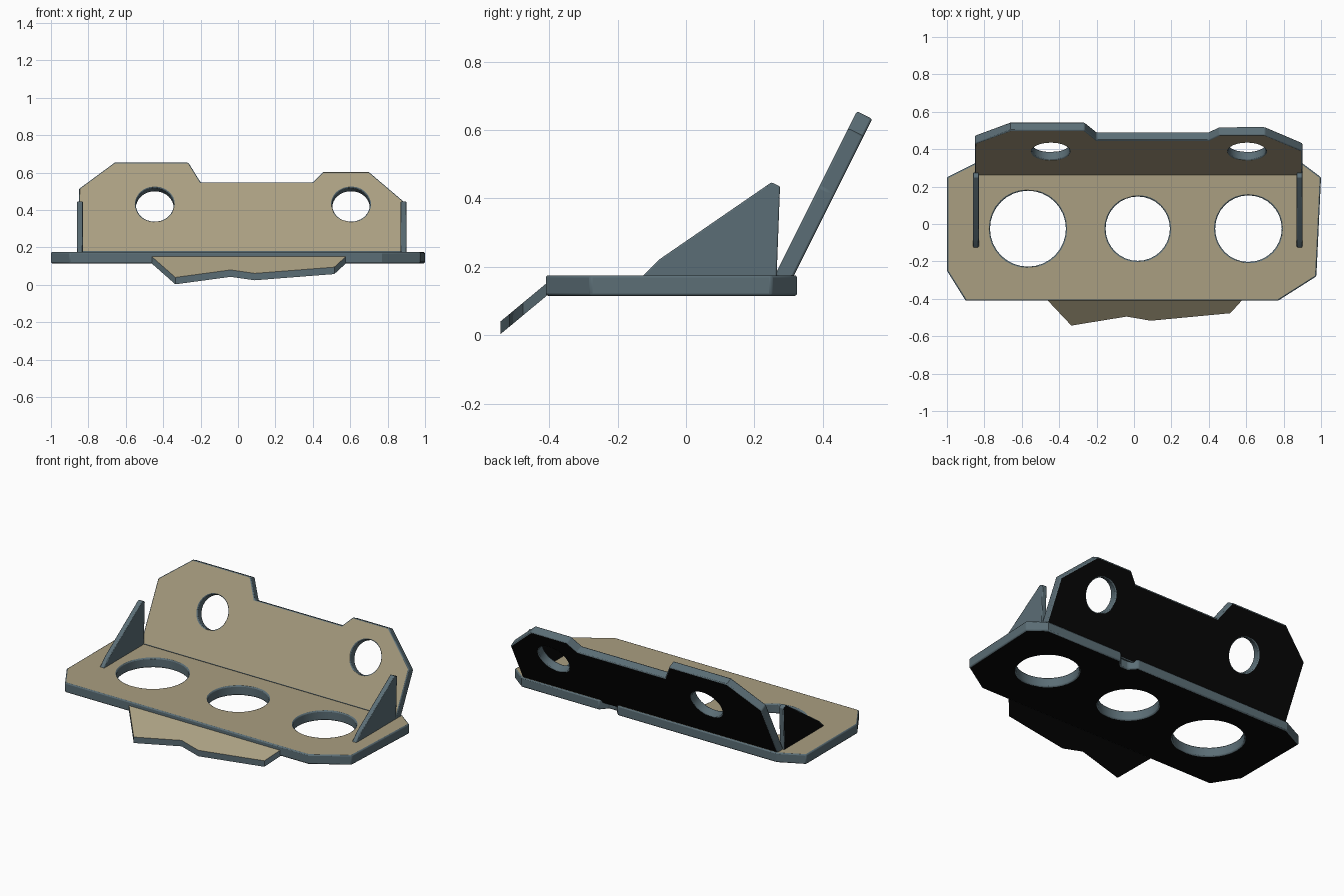
import bpy, bmesh, math
from mathutils import Vector

cube = bpy.data.objects.get("Cube")
if cube:
    bpy.data.objects.remove(cube, do_unlink=True)


def material(name, rgb):
    m = bpy.data.materials.new(name)
    m.use_nodes = True
    m.diffuse_color = (*rgb, 1)
    m.node_tree.nodes["Principled BSDF"].inputs["Base Color"].default_value = (*rgb, 1)
    return m


tan = material("tan paint", (0.40, 0.345, 0.22))
slate = material("slate edge", (0.105, 0.155, 0.18))
black = material("black underside", (0.002, 0.002, 0.002))


def circle(x, y, r, sides=32):
    return [(x + r * math.cos(math.tau * i / sides),
             y + r * math.sin(math.tau * i / sides)) for i in range(sides)]


def plate(name, outline, holes, origin, u, v, extrude, bevel, face_mat=tan):
    """Fill an outline with holes on the plane u, v and thicken it."""
    origin, u, v, extrude = map(Vector, (origin, u, v, extrude))
    normal = u.cross(v).normalized()
    bm = bmesh.new()
    edges = []
    for loop in [outline] + holes:
        verts = [bm.verts.new(origin + u * a + v * b) for a, b in loop]
        edges += [bm.edges.new((p, q)) for p, q in zip(verts, verts[1:] + verts[:1])]
    bmesh.ops.triangle_fill(bm, use_beauty=True, edges=edges, normal=normal)
    result = bmesh.ops.extrude_face_region(bm, geom=bm.faces[:], use_keep_orig=True)
    moved = [g for g in result["geom"] if isinstance(g, bmesh.types.BMVert)]
    bmesh.ops.translate(bm, verts=moved, vec=extrude)
    bmesh.ops.recalc_face_normals(bm, faces=bm.faces[:])
    # Front sheet, cut edge and reverse sheet each take their own colour
    for f in bm.faces:
        d = f.normal.dot(normal)
        f.material_index = 0 if d > 0.95 else 2 if d < -0.95 else 1
    mesh = bpy.data.meshes.new(name)
    bm.to_mesh(mesh)
    bm.free()
    for m in (face_mat, slate, black):
        mesh.materials.append(m)
    obj = bpy.data.objects.new(name, mesh)
    bpy.context.collection.objects.link(obj)
    bpy.ops.object.select_all(action='DESELECT')
    obj.select_set(True)
    bpy.context.view_layer.objects.active = obj
    bpy.ops.object.shade_smooth_by_angle(angle=math.radians(25))
    if bevel:
        mod = obj.modifiers.new("Edge bevel", 'BEVEL')
        mod.width = bevel
        mod.segments = 2
        mod.limit_method = 'ANGLE'
        mod.angle_limit = math.radians(40)
        mod.material = 1
    return obj


X, Y, Z = (1, 0, 0), (0, 1, 0), (0, 0, 1)

# Base plate with three round holes and a notch in the rear edge
base = [(-0.9, -0.41), (0.77, -0.41), (0.975, -0.28), (1, 0.25), (0.9, 0.325),
        (0.37, 0.325), (0.33, 0.28), (0.28, 0.28), (0.24, 0.325),
        (-0.85, 0.325), (-1, 0.25), (-1, -0.25)]
base_holes = [circle(x, -0.025, r) for x, r in
              ((-0.567, 0.203), (0.02, 0.172), (0.612, 0.178))]
plate("base_plate", base, base_holes, (0, 0, 0.175), X, Y, (0, 0, -0.06), 0.007)

# Leaning back panel, outline given as x and height
lean = Vector((0, 0.24, 0.48)).normalized()
base_top = 0.175
panel = [(-0.85, base_top), (0.9, base_top), (0.9, 0.435), (0.7, 0.605),
         (0.455, 0.605), (0.4, 0.55), (-0.2, 0.55), (-0.265, 0.655),
         (-0.66, 0.655), (-0.85, 0.515)]
panel = [(x, (z - base_top) / lean.z) for x, z in panel]
panel_holes = [circle(x, 0.285, 0.101) for x in (-0.445, 0.604)]
back = Vector((0, lean.z, -lean.y)) * 0.05
plate("back_panel", panel, panel_holes, (0, 0.26, base_top), X, lean, back, 0.006)

# Front lip sloping down, outline given as x and y
slope = 0.83
lip = [(-0.465, -0.405), (-0.335, -0.543), (-0.04, -0.495), (0.09, -0.517),
       (0.515, -0.477), (0.58, -0.405)]
plate("front_lip", lip, [], (0, 0, 0.15 + slope * 0.41), X, (0, 1, slope),
      (0, 0, -0.037), 0)

# Triangular side ribs
rib = [(-0.13, 0.17), (-0.08, 0.22), (0.25, 0.447), (0.275, 0.435), (0.265, 0.17)]
for name, x in (("right_rib", -0.83), ("left_rib", 0.9)):
    plate(name, rib, [], (x, 0, 0), Y, Z, (-0.03, 0, 0), 0.004, slate)
